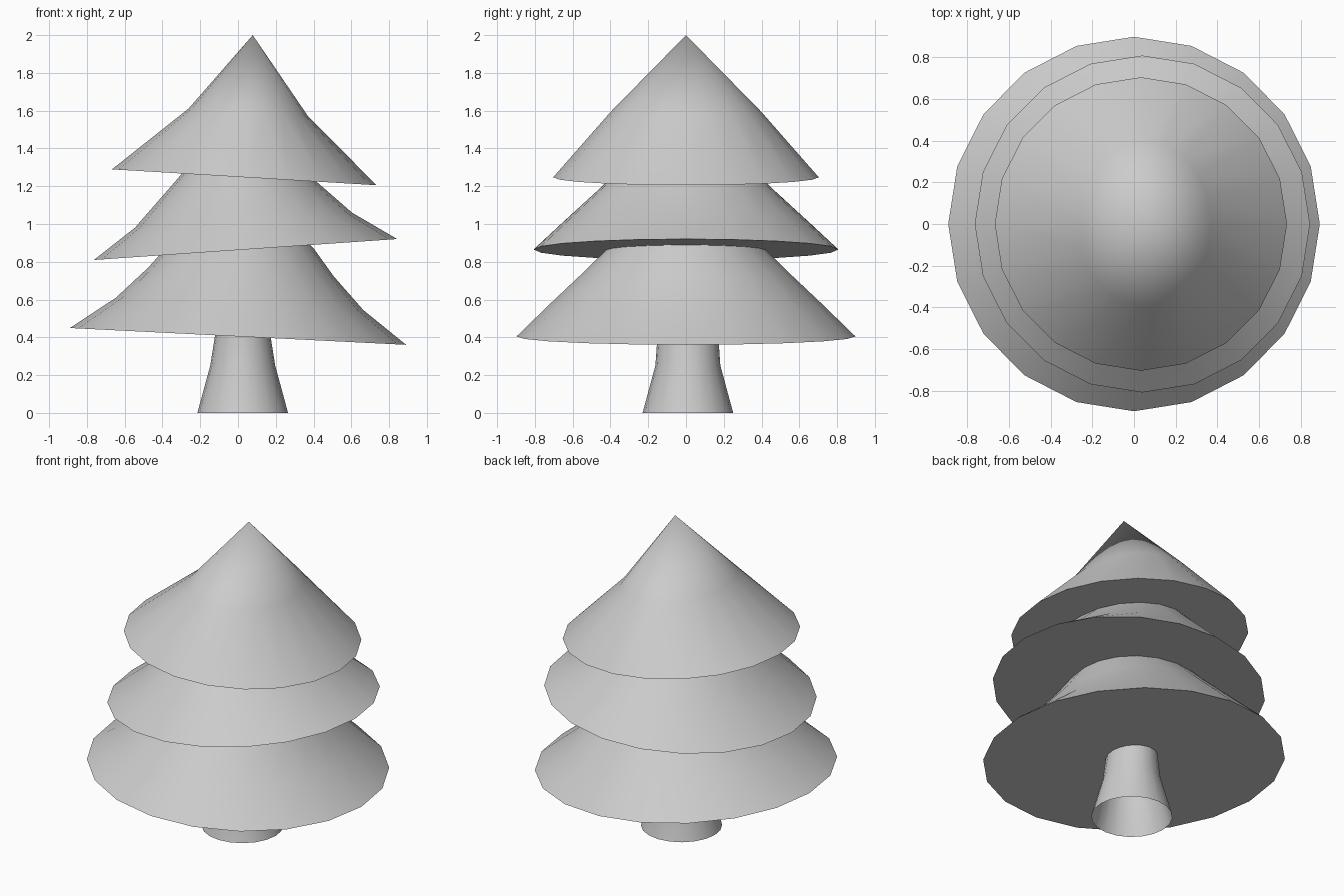
import bpy, bmesh
from math import cos, sin, tau

if "Cube" in bpy.data.objects:
    bpy.data.objects.remove(bpy.data.objects["Cube"])

SIDES = 20


def lathe(name, rings, centre, tilt=0.0, apex=None, base=False):
    """Skin elliptical rings (rx, ry, z), leaning them by a small slope along x."""
    cx, cy, cz = centre

    def place(x, y, z):
        return (cx + x - tilt * z, cy + y, cz + z + tilt * x)

    bm = bmesh.new()
    loops = []
    for rx, ry, z in rings:
        loops.append([bm.verts.new(place(rx * cos(tau * i / SIDES), ry * sin(tau * i / SIDES), z))
                      for i in range(SIDES)])
    for low, high in zip(loops, loops[1:]):
        for i in range(SIDES):
            j = (i + 1) % SIDES
            bm.faces.new((low[i], low[j], high[j], high[i]))
    if apex is not None:
        tip = bm.verts.new(place(0, 0, apex))
        for i in range(SIDES):
            bm.faces.new((loops[-1][i], loops[-1][(i + 1) % SIDES], tip))
    if base:
        bm.faces.new(loops[0][::-1])
    mesh = bpy.data.meshes.new(name)
    bm.to_mesh(mesh)
    bm.free()
    obj = bpy.data.objects.new(name, mesh)
    bpy.context.collection.objects.link(obj)
    bpy.ops.object.select_all(action='DESELECT')
    obj.select_set(True)
    bpy.context.view_layer.objects.active = obj
    bpy.ops.object.shade_smooth_by_angle()
    return obj


# Flared trunk, open underneath
lathe("trunk", [(0.24, 0.24, 0), (0.172, 0.172, 0.25), (0.145, 0.16, 0.42)], (0.025, 0.01, 0))

# Three tilted, overlapping branch tiers with flat undersides
lathe("lower_tier",
      [(0.89, 0.897, 0), (0.655, 0.72, 0.172), (0.49, 0.54, 0.342), (0.38, 0.40, 0.48)],
      (0, 0, 0.405), tilt=-0.05, apex=0.85, base=True)
lathe("middle_tier",
      [(0.803, 0.807, 0), (0.575, 0.64, 0.155), (0.415, 0.465, 0.315), (0.33, 0.38, 0.40)],
      (0.04, 0, 0.865), tilt=0.069, apex=0.75, base=True)
lathe("upper_tier",
      [(0.70, 0.703, 0), (0.315, 0.40, 0.345)],
      (0.033, 0, 1.2475), tilt=-0.06, apex=0.7525, base=True)
